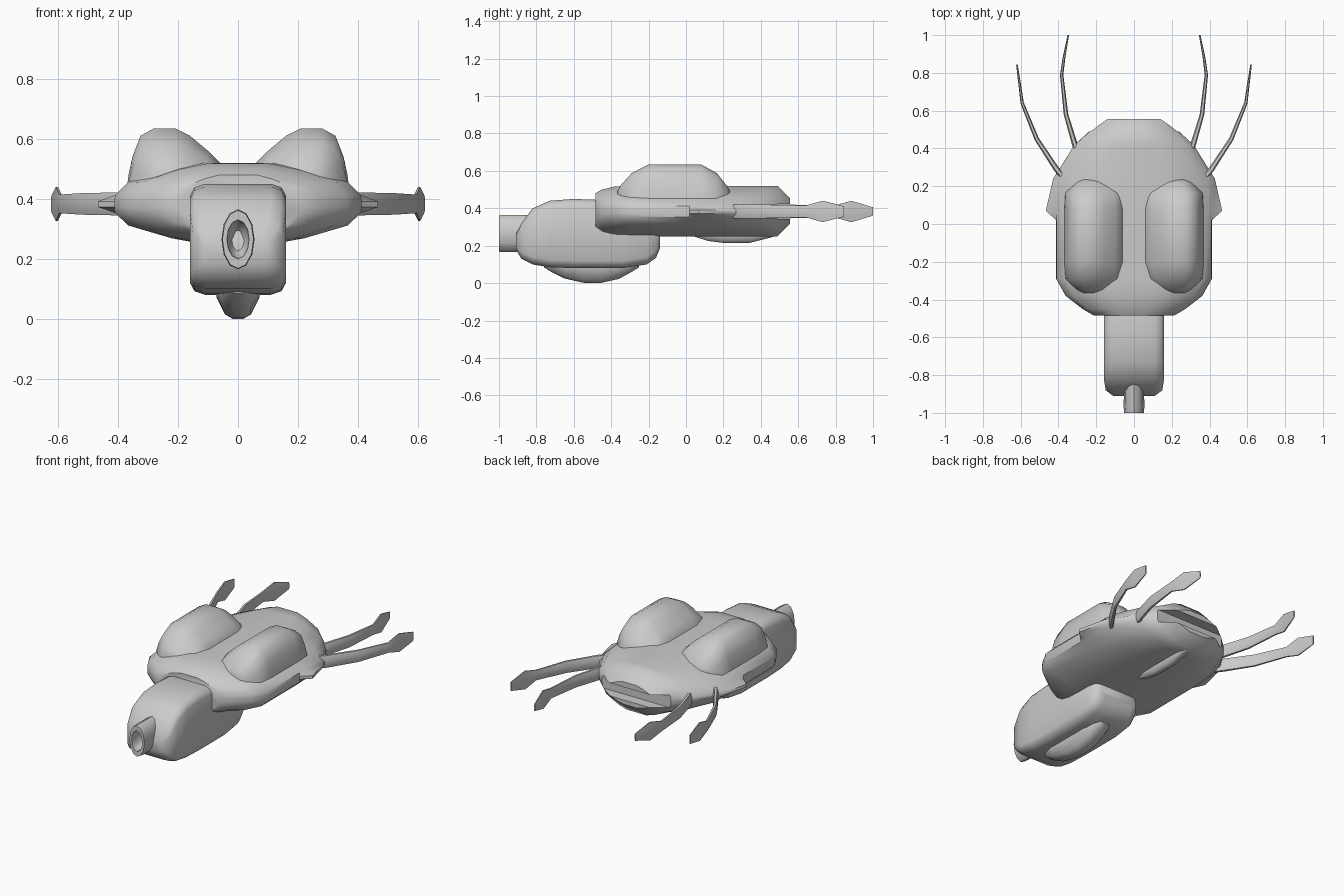
import bpy, bmesh
from math import cos, sin, pi
from mathutils import Vector

if "Cube" in bpy.data.objects:
    bpy.data.objects.remove(bpy.data.objects["Cube"])


def loft(name, rings, angle=40, closed=False):
    """Skin a list of equal-length rings; cap the ends unless closed into a loop."""
    bm = bmesh.new()
    vs = [[bm.verts.new(p) for p in r] for r in rings]
    n = len(rings[0])
    pairs = list(zip(vs, vs[1:])) + ([(vs[-1], vs[0])] if closed else [])
    for a, b in pairs:
        for i in range(n):
            j = (i + 1) % n
            bm.faces.new((a[i], a[j], b[j], b[i]))
    if not closed:
        bm.faces.new(vs[0])
        bm.faces.new(vs[-1])
    bmesh.ops.recalc_face_normals(bm, faces=bm.faces)
    me = bpy.data.meshes.new(name)
    bm.to_mesh(me)
    bm.free()
    ob = bpy.data.objects.new(name, me)
    bpy.context.collection.objects.link(ob)
    bpy.ops.object.select_all(action='DESELECT')
    ob.select_set(True)
    bpy.context.view_layer.objects.active = ob
    bpy.ops.object.shade_smooth_by_angle(angle=angle * pi / 180)
    return ob


# body shell: lens-shaped sections along y
def body_ring(y, w, tip, zb, zt):
    zc, top, bot = 0.382, zt - 0.382, 0.382 - zb
    half = [(.29 * w, 1), (.54 * w, .86), (.89 * w, .54), (w, .22), (tip, .07)]
    right = [(x, zc + k * top) for x, k in half] + [(x, zc - k * bot) for x, k in reversed(half)]
    pts = right + [(-x, z) for x, z in reversed(right)]
    return [(x, y, z) for x, z in pts]


body = loft("body", [body_ring(*s) for s in [
    (-.485, .21, .212, .262, .48), (-.45, .27, .272, .255, .50), (-.38, .36, .362, .25, .517),
    (-.29, .41, .412, .25, .52), (.02, .41, .412, .25, .52), (.07, .41, .467, .25, .52),
    (.24, .40, .428, .25, .52), (.42, .31, .315, .25, .52), (.49, .235, .238, .25, .52),
    (.555, .16, .162, .315, .455)]])

# rear slot
bpy.ops.mesh.primitive_cube_add(size=1, location=(0, .64, .382))
cutter = bpy.context.object
cutter.name = "slot_cutter"
cutter.scale = (.7, .3, .08)
cutter.hide_render = True
cutter.hide_viewport = False
cut = body.modifiers.new("slot", 'BOOLEAN')
cut.object = cutter
cut.operation = 'DIFFERENCE'
bpy.context.view_layer.objects.active = body
bpy.ops.object.modifier_apply(modifier=cut.name)
bpy.data.objects.remove(cutter)

# back domes
dome = [(.37, .44), (.365, .48), (.352, .54), (.325, .61), (.28, .635), (.21, .635),
        (.16, .61), (.10, .56), (.055, .515), (.055, .44)]
stations = [(-.365, .42, .28), (-.345, .62, .45), (-.29, .97, .76), (-.2, 1, 1),
            (.08, 1, 1), (.165, .97, .76), (.22, .62, .4), (.24, .42, .22)]
for side, s in (("left", -1), ("right", 1)):
    loft("dome_" + side, [[(s * (.213 + (x - .213) * kx), y, .44 + (z - .44) * kz)
                           for x, z in dome] for y, kx, kz in stations], 50)


# rounded-box head
def round_ring(y, w, zb, zt, cx, cz):
    q = [(w - cx, zt), (w - .3 * cx, zt - .3 * cz), (w, zt - cz),
         (w, zb + cz), (w - .3 * cx, zb + .3 * cz), (w - cx, zb)]
    return [(x, y, z) for x, z in q + [(-x, z) for x, z in reversed(q)]]


loft("head", [round_ring(*s) for s in [
    (-.91, .11, .18, .26, .04, .02), (-.88, .15, .13, .32, .05, .035),
    (-.82, .16, .10, .40, .05, .04), (-.73, .16, .085, .44, .05, .04),
    (-.60, .16, .08, .45, .05, .04), (-.34, .16, .08, .44, .05, .04),
    (-.21, .16, .10, .36, .05, .04), (-.16, .15, .135, .30, .05, .04),
    (-.138, .13, .19, .26, .04, .025)]], 45)


# hollow oval nozzle
def oval(y, rx, rz, n=12):
    return [(rx * cos(2 * pi * i / n), y, .265 + rz * sin(2 * pi * i / n)) for i in range(n)]


loft("nozzle", [oval(-.97, .055, .1), oval(-.80, .052, .098), oval(-.80, .03, .055),
                oval(-.93, .033, .058), oval(-1, .037, .065), oval(-1, .055, .1)][:1] +
     [oval(-.80, .052, .098), oval(-.90, .015, .03), oval(-.93, .032, .058),
      oval(-1, .037, .065), oval(-1, .052, .097)], 45, closed=True)


# keels: half-round bumps hanging below the head and the body
def keel(name, w, ztop, stations):
    prof = [(-1, 0), (-1, .4), (-.6, .88), (-.25, 1), (.25, 1), (.6, .88), (1, .4), (1, 0)]
    loft(name, [[(x * w * k, y, ztop - d * h) for x, h in prof for d in (depth,)]
                for y, k, depth in stations], 50)


keel("chin_keel", .072, .12, [(-.76, .55, .035), (-.72, .85, .06), (-.65, 1, .095),
                              (-.55, 1, .118), (-.46, 1, .12), (-.36, 1, .098),
                              (-.29, .85, .06), (-.25, .55, .035)])
keel("belly_keel", .032, .27, [(.04, .4, .02), (.12, 1, .045), (.2, 1, .055),
                               (.34, 1, .055), (.44, 1, .03), (.48, .4, .018)])


# thin blade legs: (x, y, half thickness, half height)
def leg(name, s, path):
    rings = []
    for i, (x, y, t, h) in enumerate(path):
        a, b = path[max(i - 1, 0)], path[min(i + 1, len(path) - 1)]
        d = Vector((b[0] - a[0], b[1] - a[1])).normalized()
        ring = []
        for u, v in ((1, .4), (.5, 1), (-.5, 1), (-1, .4), (-1, -.4), (-.5, -1), (.5, -1), (1, -.4)):
            ring.append((s * (x + d.y * t * u), y - d.x * t * u, .383 + h * v))
        rings.append(ring)
    loft(name, rings, 40)


outer = [(.36, .23, .016, .038), (.41, .29, .015, .038), (.515, .45, .012, .036),
         (.592, .64, .009, .031), (.604, .73, .007, .057), (.62, .845, .004, .028)]
inner = [(.28, .34, .016, .038), (.31, .41, .015, .038), (.36, .58, .012, .036),
         (.383, .79, .009, .031), (.37, .885, .007, .057), (.348, 1.0, .004, .022)]
for side, s in (("left", -1), ("right", 1)):
    leg("outer_leg_" + side, s, outer)
    leg("inner_leg_" + side, s, inner)
